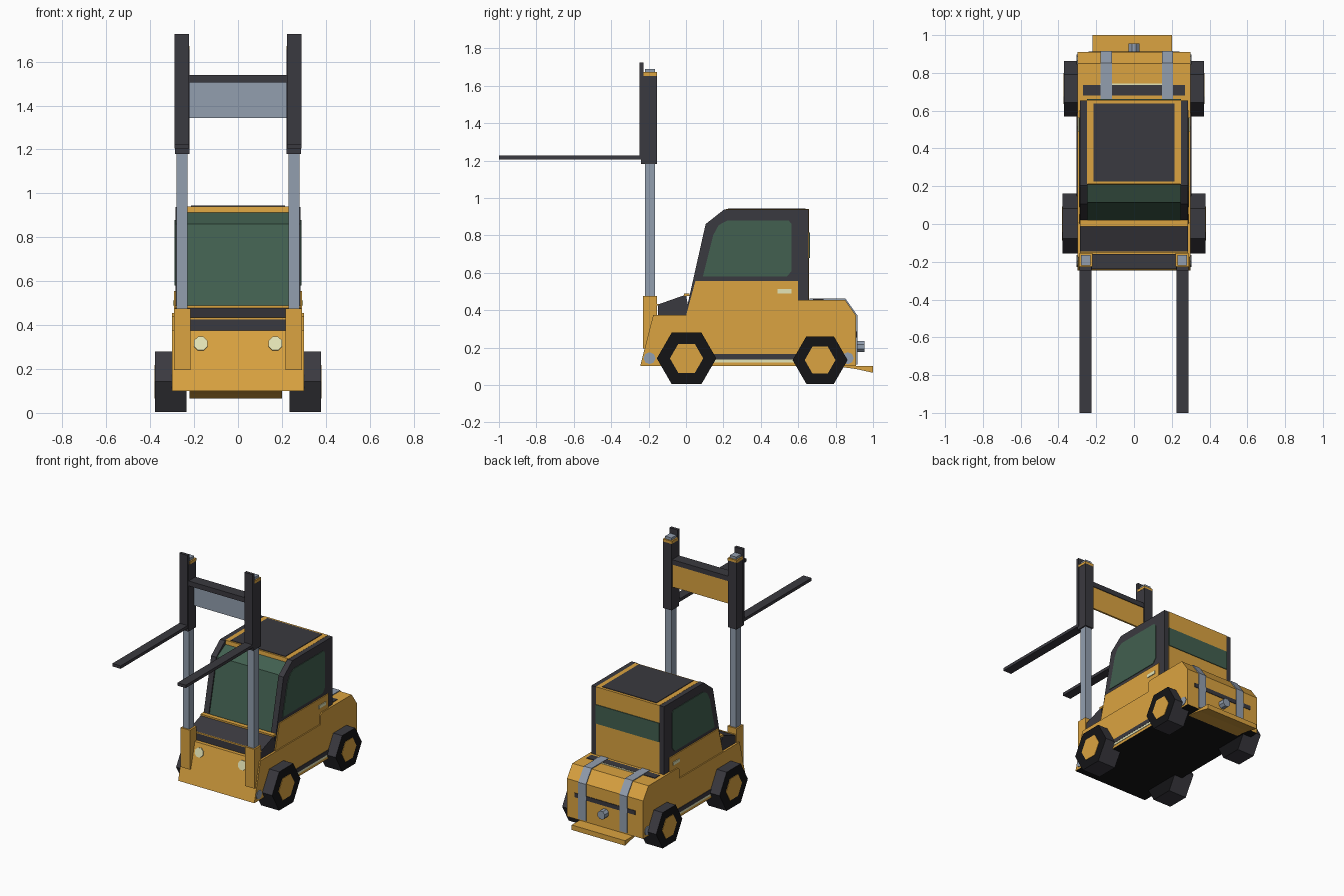
import bpy, bmesh, math
from mathutils import Matrix

cube = bpy.data.objects.get("Cube")
if cube:
    bpy.data.objects.remove(cube, do_unlink=True)


def make_mat(name, rgb):
    m = bpy.data.materials.new(name)
    m.use_nodes = True
    m.diffuse_color = (*rgb, 1)
    m.node_tree.nodes["Principled BSDF"].inputs["Base Color"].default_value = (*rgb, 1)
    return m


YELLOW = make_mat("yellow paint", (0.71, 0.37, 0.052))
DARK = make_mat("dark grey", (0.042, 0.041, 0.05))
BLACK = make_mat("black rubber", (0.007, 0.007, 0.008))
GLASS = make_mat("green glass", (0.054, 0.117, 0.08))
STEEL = make_mat("steel", (0.29, 0.345, 0.43))
CREAM = make_mat("cream", (0.78, 0.78, 0.47))


def prism(name, pts, x0, x1, mats, rule=None):
    """Extrude a side profile of (y, z) points from x0 to x1."""
    mats = mats if isinstance(mats, list) else [mats]
    bm = bmesh.new()
    face = bm.faces.new([bm.verts.new((x0, y, z)) for y, z in pts])
    new = bmesh.ops.extrude_face_region(bm, geom=[face])["geom"]
    bmesh.ops.translate(bm, vec=(x1 - x0, 0, 0),
                        verts=[v for v in new if isinstance(v, bmesh.types.BMVert)])
    bmesh.ops.recalc_face_normals(bm, faces=bm.faces)
    if rule:
        for f in bm.faces:
            f.material_index = rule(f.normal, f.calc_center_median())
    me = bpy.data.meshes.new(name)
    bm.to_mesh(me)
    bm.free()
    for m in mats:
        me.materials.append(m)
    ob = bpy.data.objects.new(name, me)
    bpy.context.collection.objects.link(ob)
    return ob


def box(name, x, y, z, mats, rule=None):
    return prism(name, [(y[0], z[0]), (y[1], z[0]), (y[1], z[1]), (y[0], z[1])], *x, mats, rule)


def ngon(cy, cz, r, n):
    return [(cy + r * math.cos(2 * math.pi * i / n), cz + r * math.sin(2 * math.pi * i / n))
            for i in range(n)]


def disc(name, loc, r, depth, n, tilt, mat):
    """Cylinder pointing along y, tilted about x."""
    bm = bmesh.new()
    bmesh.ops.create_cone(bm, cap_ends=True, segments=n, radius1=r, radius2=r, depth=depth,
                          matrix=Matrix.Translation(loc)
                          @ Matrix.Rotation(math.pi / 2 + tilt, 4, 'X')
                          @ Matrix.Rotation(math.pi / n, 4, 'Z'))
    me = bpy.data.meshes.new(name)
    bm.to_mesh(me)
    bm.free()
    me.materials.append(mat)
    bpy.context.collection.objects.link(bpy.data.objects.new(name, me))


# Chassis with dark underside
prism("chassis", [(-0.245, 0.1), (-0.175, 0.375), (0.5, 0.375), (0.5, 0.44), (0.52, 0.455),
                  (0.85, 0.455), (0.91, 0.37), (0.91, 0.1)],
      -0.3, 0.3, [YELLOW, BLACK], lambda n, c: int(n.z < -0.9))
prism("rear_step", [(0.8, 0.1), (1.0, 0.1), (1.0, 0.065), (0.91, 0.085)], -0.22, 0.2, YELLOW)

# Front hood with trim lines
prism("front_hood", [(-0.15, 0.37), (-0.15, 0.43), (0.0, 0.483), (0.02, 0.37)],
      -0.285, 0.285, DARK)
box("hood_trim", (-0.287, 0.287), (-0.154, -0.146), (0.426, 0.434), YELLOW)
box("windshield_sill", (-0.287, 0.287), (-0.012, 0.02), (0.475, 0.49), YELLOW)

# Cab core: glass front, yellow roof and back
prism("cab_core", [(0.005, 0.38), (0.115, 0.86), (0.21, 0.912), (0.213, 0.94),
                   (0.657, 0.94), (0.657, 0.44)],
      -0.25, 0.25, [YELLOW, GLASS],
      lambda n, c: int(n.y < -0.3 and n.x ** 2 < 0.1 and c.z < 0.92))
box("rear_window", (-0.25, 0.25), (0.655, 0.662), (0.68, 0.815), GLASS)
box("roof_panel", (-0.215, 0.215), (0.225, 0.638), (0.936, 0.944), DARK)

for s, side in ((-1, "right"), (1, "left")):
    # Cab side frame, door, window and trims
    prism(side + "_cab_frame", [(-0.005, 0.37), (0.105, 0.86), (0.205, 0.939), (0.655, 0.939),
                                (0.655, 0.44), (0.6, 0.37)], s * 0.245, s * 0.285, DARK)
    prism(side + "_door", [(0.0, 0.37), (0.05, 0.555), (0.6, 0.555), (0.6, 0.37)],
          s * 0.284, s * 0.292, YELLOW)
    prism(side + "_window", [(0.09, 0.58), (0.145, 0.8), (0.175, 0.855), (0.22, 0.878),
                             (0.55, 0.878), (0.565, 0.86), (0.565, 0.61), (0.54, 0.58)],
          s * 0.283, s * 0.289, GLASS)
    box(side + "_door_handle", (s * 0.29, s * 0.297), (0.49, 0.565), (0.49, 0.512), CREAM)
    box(side + "_side_strip", (s * 0.298, s * 0.304), (0.12, 0.62), (0.135, 0.165), DARK)
    box(side + "_side_line", (s * 0.298, s * 0.303), (0.12, 0.62), (0.12, 0.135), CREAM)
    for y, end in ((-0.195, "front"), (0.865, "rear")):
        prism(f"{side}_{end}_marker", ngon(y, 0.143, 0.032, 8), s * 0.298, s * 0.304, STEEL)

    # Wheels: hexagonal tyre with black walls and yellow hub
    for end, cy, cz, r, x1 in (("front", 0.003, 0.142, 0.159, 0.378),
                               ("rear", 0.717, 0.133, 0.147, 0.37)):
        prism(f"{side}_{end}_tyre", ngon(cy, cz, r, 6), s * 0.235, s * x1, [DARK, BLACK],
              lambda n, c: int(abs(n.x) > 0.9))
        prism(f"{side}_{end}_hub", ngon(cy, cz, r * 0.56, 6), s * (x1 - 0.02),
              s * (x1 + 0.003), YELLOW)

    # Headlight on the sloping nose
    disc(side + "_headlight", (s * 0.17, -0.191, 0.315), 0.034, 0.012, 8, -0.25, CREAM)

    # Mast: yellow socket, steel rod, dark carriage with cap
    prism(side + "_mast_socket", [(-0.23, 0.195), (-0.23, 0.475), (-0.155, 0.475),
                                  (-0.155, 0.195)], s * 0.217, s * 0.291, YELLOW)
    box(side + "_mast_rod", (s * 0.23, s * 0.28), (-0.22, -0.165), (0.46, 1.69), STEEL)
    box(side + "_carriage", (s * 0.222, s * 0.288), (-0.24, -0.155), (1.18, 1.655), DARK)
    box(side + "_carriage_cap", (s * 0.22, s * 0.29), (-0.226, -0.155), (1.653, 1.672), YELLOW)

    # L-shaped fork
    prism(side + "_fork", [(-1.0, 1.205), (-0.226, 1.205), (-0.226, 1.725), (-0.248, 1.725),
                           (-0.248, 1.226), (-1.0, 1.226)], s * 0.224, s * 0.289, DARK)

# Lift cross members
box("carriage_bar", (-0.225, 0.225), (-0.238, -0.16), (1.505, 1.54), DARK)
box("carriage_panel", (-0.225, 0.225), (-0.178, -0.165), (1.343, 1.507), [YELLOW, STEEL],
    lambda n, c: int(n.y < -0.5))

# Rear details: vent, trim, straps, bumper strip and tow pin
box("rear_vent", (-0.27, 0.27), (0.68, 0.735), (0.45, 0.459), DARK)
box("vent_trim", (-0.18, 0.18), (0.735, 0.745), (0.45, 0.458), CREAM)
for x in (-0.147, 0.177):
    prism("rear_strap", [(0.66, 0.452), (0.66, 0.461), (0.853, 0.461), (0.917, 0.371),
                         (0.917, 0.11), (0.907, 0.11), (0.907, 0.37), (0.85, 0.452)],
          x - 0.03, x + 0.03, STEEL)
box("rear_strip", (-0.24, 0.24), (0.905, 0.914), (0.255, 0.285), DARK)
disc("tow_pin", (0, 0.93, 0.205), 0.031, 0.05, 8, 0, STEEL)
